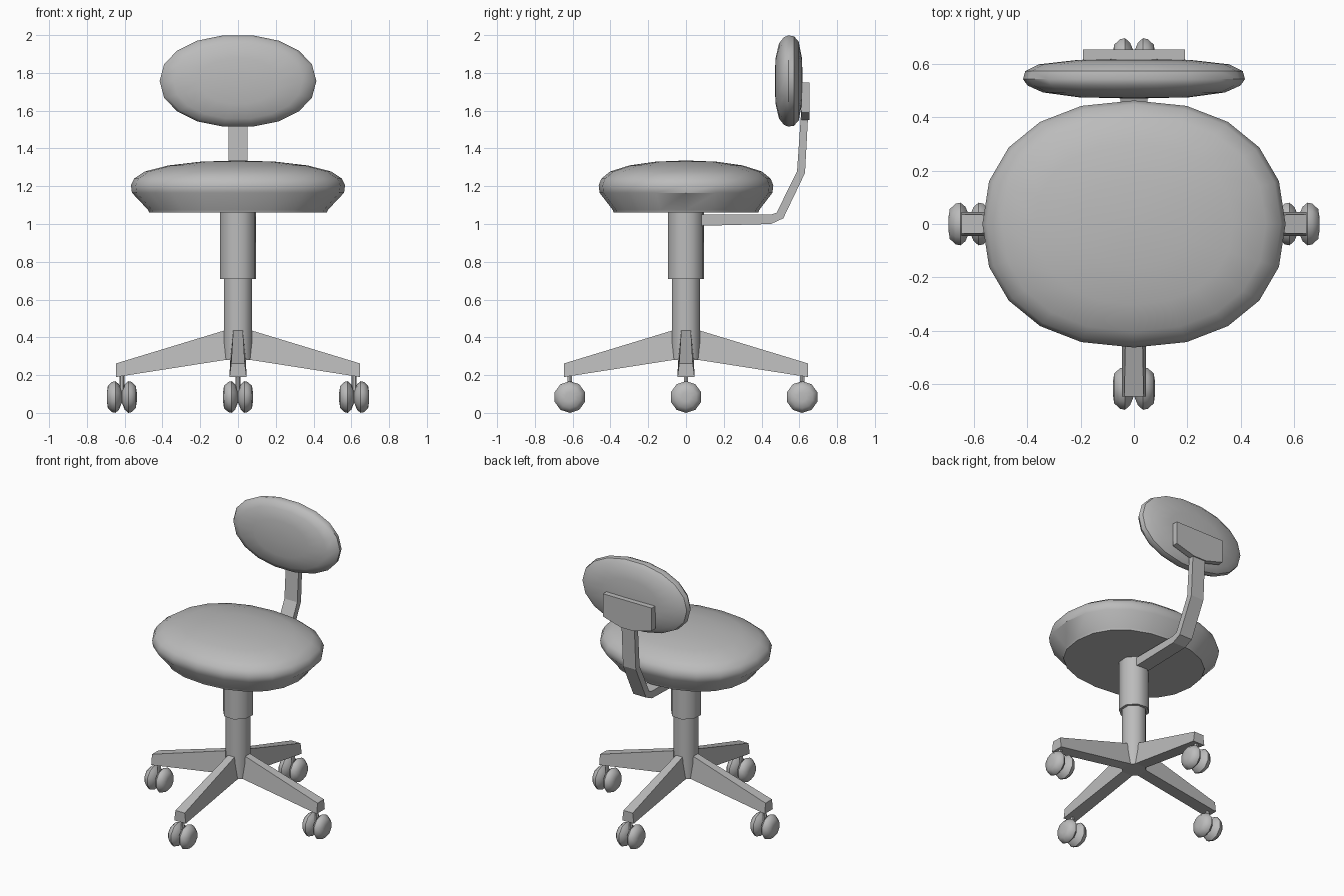
import bpy, bmesh, math
from mathutils import Matrix, Vector

if "Cube" in bpy.data.objects:
    bpy.data.objects.remove(bpy.data.objects["Cube"])

grey = bpy.data.materials.new("dark_grey")
grey.diffuse_color = (.5, .5, .5, 1)
grey.use_nodes = True
grey.node_tree.nodes["Principled BSDF"].inputs["Base Color"].default_value = grey.diffuse_color


def finish(name, bm, smooth=None):
    bmesh.ops.recalc_face_normals(bm, faces=bm.faces)
    me = bpy.data.meshes.new(name)
    bm.to_mesh(me)
    bm.free()
    me.materials.append(grey)
    ob = bpy.data.objects.new(name, me)
    bpy.context.collection.objects.link(ob)
    if smooth:
        bpy.ops.object.select_all(action='DESELECT')
        ob.select_set(True)
        bpy.context.view_layer.objects.active = ob
        bpy.ops.object.shade_smooth_by_angle(angle=math.radians(smooth))
    return ob


def stack(bm, profile, rx, ry, n, mat=Matrix(), power=1.0, phase=0.0):
    """Closed stack of (scale, height) rings along local z."""
    rings = []
    for s, h in profile:
        ring = []
        for i in range(n):
            a = 2 * math.pi * i / n + phase
            c, d = math.cos(a), math.sin(a)
            x = math.copysign(abs(c) ** power, c) * rx * s
            y = math.copysign(abs(d) ** power, d) * ry * s
            ring.append(bm.verts.new(mat @ Vector((x, y, h))))
        rings.append(ring)
    for lo, hi in zip(rings, rings[1:]):
        for i in range(n):
            j = (i + 1) % n
            bm.faces.new((lo[i], lo[j], hi[j], hi[i]))
    bm.faces.new(rings[0][::-1])
    bm.faces.new(rings[-1])


def plate(name, outline, offset):
    """Extrude a 3D outline by an offset."""
    bm = bmesh.new()
    f = bm.faces.new([bm.verts.new(p) for p in outline])
    ext = bmesh.ops.extrude_face_region(bm, geom=[f])
    bmesh.ops.translate(bm, vec=offset,
                        verts=[v for v in ext['geom'] if isinstance(v, bmesh.types.BMVert)])
    return finish(name, bm)


# Seat cushion
bm = bmesh.new()
stack(bm, [(.83, 1.06), (.84, 1.075), (.99, 1.165), (1, 1.205), (.97, 1.24), (.87, 1.278),
           (.65, 1.31), (.35, 1.33), (.08, 1.335)], .567, .462, 20, power=.9)
finish("seat", bm, 35)

# Backrest cushion
bm = bmesh.new()
stack(bm, [(.1, -.47), (.5, -.474), (.82, -.492), (.96, -.518), (1, -.542), (.98, -.572),
           (.86, -.597), (.5, -.614), (.1, -.617)], .415, .245, 18,
      Matrix.Translation((0, 0, 1.757)) @ Matrix.Rotation(math.pi / 2, 4, 'X'), power=.95)
finish("backrest", bm, 40)

# Bent support bar and mounting plate
bar = [(.06, .99), (.45, 1.0), (.515, 1.03), (.63, 1.27), (.648, 1.6),
       (.61, 1.6), (.588, 1.28), (.48, 1.06), (.45, 1.05), (.06, 1.05)]
plate("back_support_bar", [(-.05, y, z) for y, z in bar], (.1, 0, 0))
shape = [(-.19, 1.75), (-.19, 1.59), (-.05, 1.55), (.05, 1.55), (.19, 1.59), (.19, 1.75)]
plate("back_mounting_plate", [(x, .612, z) for x, z in shape], (0, .041, 0))

# Telescopic column
bm = bmesh.new()
stack(bm, [(1, .71), (1, 1.07)], .099, .099, 8, phase=.3)
finish("upper_column", bm, 50)
bm = bmesh.new()
stack(bm, [(1, .28), (1, .72)], .081, .081, 8, phase=math.pi / 8)
finish("lower_column", bm, 50)

# Four tapered legs, each with a twin-wheel caster
wheel = [(.35, 0), (.8, .015), (1, .034), (.95, .052), (.7, .074), (.3, .079)]
for k, label in enumerate(("right", "back", "left", "front")):
    rot = Matrix.Rotation(k * math.pi / 2, 4, 'Z')
    bm = bmesh.new()
    ends = []
    for r, lo, hi, wl, wh in ((.05, .283, .443, .042, .025), (.645, .19, .262, .045, .036)):
        ends.append([bm.verts.new(rot @ Vector(p)) for p in
                     ((r, -wl, lo), (r, wl, lo), (r, wh, hi), (r, -wh, hi))])
    a, b = ends
    bm.faces.new(a)
    bm.faces.new(b)
    for i in range(4):
        j = (i + 1) % 4
        bm.faces.new((a[i], a[j], b[j], b[i]))
    finish(label + "_leg", bm)

    hub = rot @ Vector((.615, 0, 0))
    bm = bmesh.new()
    stack(bm, [(1, .08), (1, .2)], .013, .013, 6, Matrix.Translation(hub))
    finish(label + "_caster_stem", bm)
    bm = bmesh.new()
    for side in (1, -1):
        stack(bm, wheel, .084, .084, 10, Matrix.Translation(hub + Vector((0, 0, .084)))
              @ Matrix.Rotation(side * math.pi / 2, 4, 'Y'))
    finish(label + "_caster_wheels", bm, 40)
